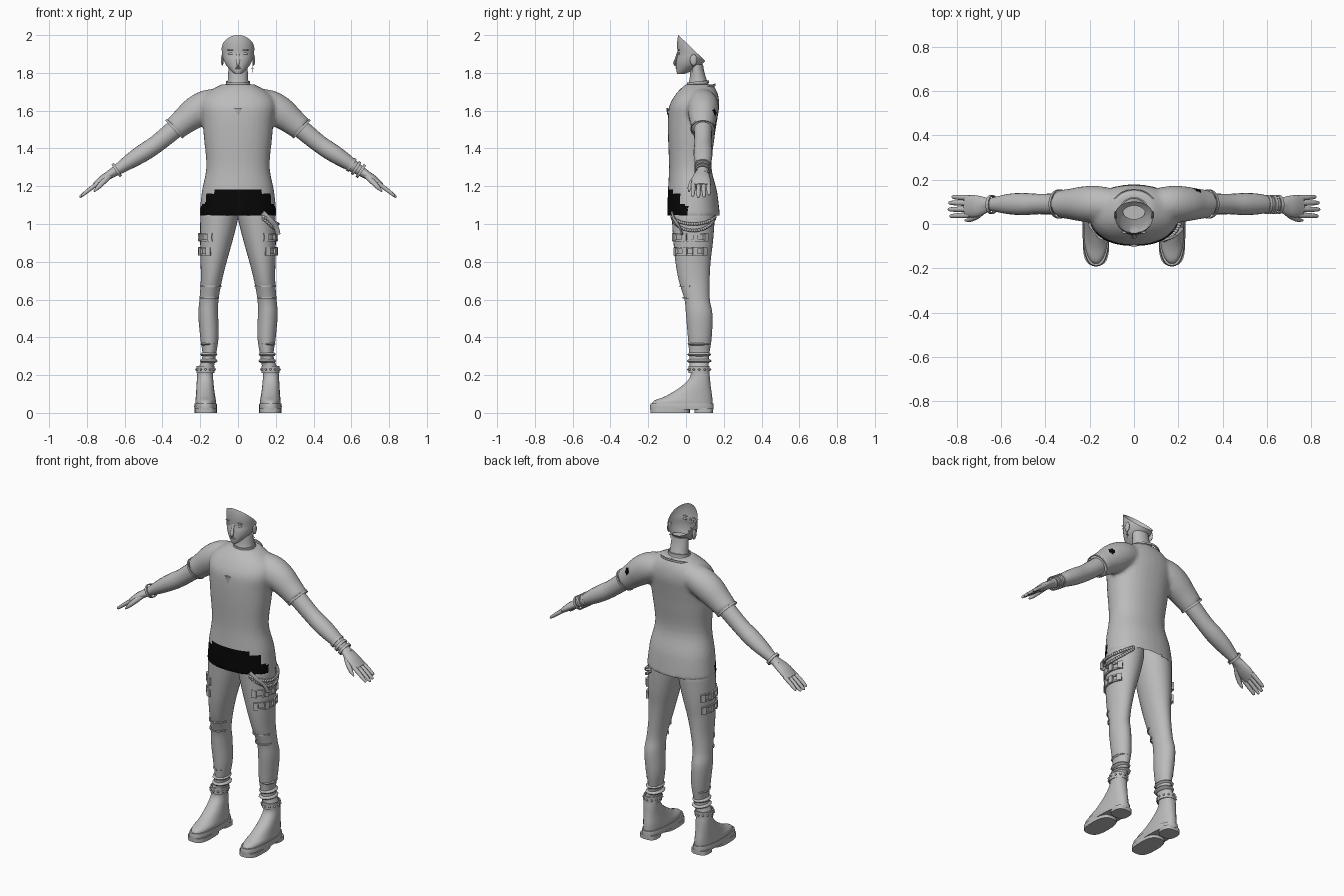
import bpy, bmesh, math
from mathutils import Vector, Matrix

if "Cube" in bpy.data.objects:
    bpy.data.objects.remove(bpy.data.objects["Cube"])


def material(name, v):
    m = bpy.data.materials.new(name)
    m.diffuse_color = (v, v, v, 1)
    m.use_nodes = True
    m.node_tree.nodes["Principled BSDF"].inputs["Base Color"].default_value = m.diffuse_color
    return m


GREY = material("plain grey", 0.5)
BLACK = material("black", 0.002)


def finish(name, bm, mirror=False, mat=GREY):
    bmesh.ops.recalc_face_normals(bm, faces=bm.faces[:])
    me = bpy.data.meshes.new(name)
    bm.to_mesh(me)
    bm.free()
    me.materials.append(mat)
    ob = bpy.data.objects.new(name, me)
    bpy.context.collection.objects.link(ob)
    if mirror:
        ob.modifiers.new("mirror", 'MIRROR')
    return ob


def smooth_rows(rows, n):
    """Catmull-Rom interpolation of number tuples."""
    out = []
    for i in range(len(rows) - 1):
        p0, p1, p2, p3 = (rows[max(0, min(len(rows) - 1, i + k))] for k in (-1, 0, 1, 2))
        for j in range(n):
            t = j / n
            out.append(tuple(b + 0.5 * t * (c - a + t * (2 * a - 5 * b + 4 * c - d
                             + t * (3 * (b - c) + d - a))) for a, b, c, d in zip(p0, p1, p2, p3)))
    return out + [rows[-1]]


def skin(bm, frames, seg, power=1.0):
    """Skin capped rings given as (centre, u axis, v axis)."""
    rings = []
    for c, u, v in frames:
        ring = []
        for k in range(seg):
            a = 2 * math.pi * k / seg
            f = [math.copysign(abs(w) ** power, w) for w in (math.cos(a), math.sin(a))]
            ring.append(bm.verts.new(c + u * f[0] + v * f[1]))
        rings.append(ring)
    for r, s in zip(rings, rings[1:]):
        for k in range(seg):
            bm.faces.new((r[k], r[(k + 1) % seg], s[(k + 1) % seg], s[k]))
    bm.faces.new(rings[0][::-1])
    bm.faces.new(rings[-1])


def stack(bm, rows, n=4, seg=32, power=1.0):
    """Level rings: z, x min, x max, y min, y max."""
    skin(bm, [(Vector(((a + b) / 2, (c + d) / 2, z)), Vector(((b - a) / 2, 0, 0)),
               Vector((0, (d - c) / 2, 0))) for z, a, b, c, d in smooth_rows(rows, n)], seg, power)


def limb(bm, rows, n=4, seg=20, side=1):
    """Tube along a path: x, y, z, half depth, half height."""
    rows = smooth_rows(rows, n)
    pts = [Vector((r[0] * side, r[1], r[2])) for r in rows]
    frames = []
    for i, r in enumerate(rows):
        t = (pts[min(i + 1, len(pts) - 1)] - pts[max(i - 1, 0)]).normalized()
        ref = Vector((0, 1, 0)) if abs(t.y) < 0.8 else Vector((1, 0, 0))
        u = (ref - t * ref.dot(t)).normalized()
        frames.append((pts[i], u * r[3], t.cross(u) * r[4]))
    skin(bm, frames, seg)


def balls(name, spots, size, mirror=False):
    bm = bmesh.new()
    for p in spots:
        bmesh.ops.create_uvsphere(bm, u_segments=10, v_segments=6, radius=1,
                                  matrix=Matrix.Translation(p) @ Matrix.Diagonal((*size, 1)))
    return finish(name, bm, mirror)


def blocks(name, items, mirror=False):
    """Boxes: location, size, turn about z."""
    bm = bmesh.new()
    for p, s, a in items:
        bmesh.ops.create_cube(bm, size=1, matrix=Matrix.Translation(p)
                              @ Matrix.Rotation(a, 4, 'Z') @ Matrix.Diagonal((*s, 1)))
    return finish(name, bm, mirror)


def strap(name, c, a, b, h, lo=0, hi=360, thick=0.006, turn=Matrix(), mirror=False, tilt=0):
    """Elliptical band, whole or partial; tilt raises it toward +y."""
    bm = bmesh.new()
    rows = []
    n = max(6, int((hi - lo) / 12))
    for i in range(n + 1):
        t = math.radians(lo + (hi - lo) * i / n)
        rows.append([bm.verts.new(Vector(c) + turn.to_3x3() @ Vector(
            ((a + e) * math.cos(t), (b + e) * math.sin(t), z + tilt * math.sin(t))))
            for e, z in ((0, -h / 2), (thick, -h / 2), (thick, h / 2), (0, h / 2))])
    for r, s in zip(rows, rows[1:]):
        for k in range(4):
            bm.faces.new((r[k], r[(k + 1) % 4], s[(k + 1) % 4], s[k]))
    if hi - lo < 360:
        bm.faces.new(rows[0])
        bm.faces.new(rows[-1])
    else:
        bmesh.ops.remove_doubles(bm, verts=bm.verts[:], dist=1e-5)
    return finish(name, bm, mirror)


# Shirt: torso and sleeves fused into one cloth surface
bm = bmesh.new()
stack(bm, [(z, -w, w, f, b) for z, w, f, b in (
    (1.04, .205, -.10, .18), (1.17, .192, -.096, .165), (1.30, .168, -.09, .135),
    (1.45, .18, -.095, .15), (1.55, .19, -.096, .165), (1.62, .20, -.09, .176),
    (1.67, .185, -.066, .173), (1.71, .14, -.035, .16), (1.74, .085, .0, .14))], power=.9)
for s in (1, -1):
    limb(bm, [(.10, .085, 1.645, .075, .075), (.17, .09, 1.625, .083, .083), (.23, .09, 1.588, .08, .083),
              (.285, .09, 1.545, .07, .072), (.338, .09, 1.502, .062, .064)], side=s)
shirt = finish("shirt", bm)
re = shirt.modifiers.new("fuse", 'REMESH')
re.mode, re.voxel_size = 'VOXEL', 0.011
sm = shirt.modifiers.new("soften", 'SMOOTH')
sm.factor, sm.iterations = 0.5, 5
dg = bpy.context.evaluated_depsgraph_get()
cloth = bpy.data.meshes.new_from_object(shirt.evaluated_get(dg))
shirt.modifiers.clear()
shirt.data = cloth
cloth.materials.clear()
cloth.materials.append(GREY)
cloth.materials.append(BLACK)
bm = bmesh.new()
bm.from_mesh(cloth)
bmesh.ops.delete(bm, geom=[f for f in bm.faces if f.normal.z < -.8 and f.calc_center_median().z < 1.07],
                 context='FACES')
for f in bm.faces:  # dark front hem and one small sleeve mark
    x, y, z = f.calc_center_median()
    top = 1.18 if abs(x) < .125 else 1.16 if x > -.17 else 1.12
    hem = (y < -.03 and z < top) or (y < .01 and z < 1.10)
    mark = y > .09 and math.hypot(x - .285, z - 1.59) < .018
    f.material_index = 1 if hem or mark else 0
bm.to_mesh(cloth)
bm.free()

strap("collar", (0, .055, 1.705), .105, .098, .012, thick=.005, tilt=.032)
strap("sleeve_cuff", (.336, .09, 1.504), .061, .061, .012, thick=.005, mirror=True,
      turn=Matrix.Rotation(math.radians(133), 4, 'Y'))

# Head, sliced open along a slope, and neck
bm = bmesh.new()
stack(bm, [(z, -w, w, f, b) for z, w, f, b in (
    (1.793, .016, -.046, -.012), (1.81, .036, -.051, .03), (1.84, .062, -.052, .078),
    (1.87, .077, -.05, .106), (1.90, .084, -.045, .12), (1.94, .087, -.047, .126),
    (1.98, .082, -.045, .125), (2.03, .055, -.035, .10))], seg=40)
bmesh.ops.bisect_plane(bm, geom=bm.verts[:] + bm.edges[:] + bm.faces[:], plane_co=(0, -.04, 2.0),
                       plane_no=(0, .14, .145), clear_outer=True)
finish("head", bm)
bm = bmesh.new()
stack(bm, [(1.66, -.10, .10, -.02, .14), (1.72, -.075, .075, .0, .13), (1.75, -.056, .056, .015, .115),
           (1.80, -.052, .052, .022, .098), (1.845, -.05, .05, .02, .09)])
finish("neck", bm)
bm = bmesh.new()
limb(bm, [(0, -.043, 1.91, .004, .006), (0, -.053, 1.875, .006, .009), (0, -.06, 1.851, .008, .012),
          (0, -.05, 1.842, .005, .009)], seg=10)
finish("nose", bm)
balls("eye", [(.036, -.037, 1.902)], (.017, .004, .006), True)
balls("brow", [(.037, -.038, 1.921)], (.021, .005, .003), True)
balls("lips", [(0, -.05, 1.830), (0, -.05, 1.824)], (.017, .005, .0035))
balls("ear", [(.083, .04, 1.868)], (.008, .019, .03), True)
blocks("earring", [((.078, .035, 1.825), (.003, .003, .045), 0), ((.078, .035, 1.822), (.016, .004, .004), 0)])
strap("choker", (0, .063, 1.748), .058, .052, .014, tilt=.006)
balls("neck_chain", [(.088 * math.cos(t), .05 + .085 * math.sin(t), 1.715 + .02 * math.sin(t))
                     for t in (2 * math.pi * k / 40 for k in range(40))], (.005, .005, .004))
bm = bmesh.new()
bmesh.ops.create_cone(bm, segments=4, radius1=.003, radius2=.022, depth=.04, cap_ends=True,
                      matrix=Matrix.Translation((0, -.098, 1.595)) @ Matrix.Diagonal((1, .3, 1, 1)))
finish("pendant", bm)

# Arms and hands
bm = bmesh.new()
limb(bm, [(.27, .09, 1.56, .05, .05), (.335, .09, 1.503, .048, .05), (.43, .09, 1.425, .046, .047),
          (.50, .09, 1.378, .05, .047), (.57, .09, 1.333, .045, .04), (.645, .088, 1.283, .03, .027),
          (.68, .087, 1.262, .034, .023)])
finish("arm", bm, True)
bm = bmesh.new()
limb(bm, [(.65, .087, 1.28, .028, .024), (.685, .083, 1.258, .042, .022), (.72, .08, 1.234, .05, .021),
          (.76, .08, 1.203, .047, .014)])
finish("palm", bm, True)
bm = bmesh.new()
for y, reach in ((.040, .92), (.067, 1), (.094, .97), (.118, .82)):
    limb(bm, [(.74, y, 1.216, .013, .012), (.74 + .05 * reach, y * 1.05 - .004, 1.216 - .036 * reach, .012, .011),
              (.74 + .09 * reach, y * 1.1 - .008, 1.216 - .068 * reach, .009, .008),
              (.74 + .098 * reach, y * 1.1 - .008, 1.216 - .075 * reach, .003, .003)], seg=10)
limb(bm, [(.675, .065, 1.262, .015, .016), (.71, .035, 1.226, .014, .015), (.74, .02, 1.195, .011, .012),
          (.762, .016, 1.172, .004, .004)], seg=10)
finish("fingers", bm, True)
for x, z, s in ((.642, 1.285, -1), (.60, 1.313, 1), (.625, 1.296, 1), (.65, 1.28, 1)):
    strap("bracelet", (x * s, .088, z), .034, .037, .015, turn=Matrix.Rotation(s * math.radians(123), 4, 'Y'))

# Trouser legs with knees, calves and seat
bm = bmesh.new()
stack(bm, [(1.13, .0, .165, -.06, .13), (1.06, -.004, .195, -.075, .15), (1.0, .006, .20, -.073, .15),
           (.90, .032, .20, -.066, .142), (.80, .06, .198, -.056, .13), (.70, .085, .197, -.038, .125),
           (.60, .103, .204, -.008, .126), (.52, .105, .21, .0, .14), (.40, .103, .20, .01, .136),
           (.30, .118, .188, .018, .122), (.23, .13, .214, .02, .12)], n=5)
finish("trouser_leg", bm, True)
for z, e in ((.31, .006), (.275, .008), (.365, .004)):
    balls("trouser_fold", [(.155, .07, z)], (.042 + e, .058 + e, .016), True)
strap("knee_patch_top", (.145, .046, .67), .055, .075, .008, 200, 340, .005, mirror=True)
strap("knee_patch_bottom", (.152, .052, .61), .051, .065, .008, 200, 340, .005, mirror=True)
for z, cx, a, b, cy in ((.93, .112, .089, .106, .039), (.855, .124, .077, .097, .038)):
    for dz in (-.017, .017):
        strap("thigh_strap", (cx, cy, z + dz), a, b, .01, -75, 45, .007, mirror=True)
    blocks("thigh_buckles", [((cx + (a + .004) * math.cos(t), cy + (b + .004) * math.sin(t), z),
                              (.014, .026, .042), t) for t in (-1.15, -.45, .1, .65)], True)

# Hip chains and hanging strap on one side
for drop, out in ((.055, .112), (.09, .108)):
    balls("hip_chain", [(.1 + out * math.cos(t), .04 + (out + .008) * math.sin(t), 1.055 - drop * math.cos(t))
                        for t in (-1.25 + 2.5 * k / 25 for k in range(26))], (.009, .009, .009))
bm = bmesh.new()
limb(bm, [(.13, -.075, 1.06, .006, .014), (.17, -.06, 1.02, .006, .014), (.20, -.035, .985, .006, .014),
          (.213, -.02, .945, .006, .012)], seg=8)
finish("hanging_strap", bm)

# Boots
bm = bmesh.new()
stack(bm, [(.018, .112, .230, -.19, .146), (.034, .110, .232, -.192, .147), (.05, .113, .229, -.187, .145)], n=1, power=.8)
for z0, y0, y1, w in ((0, -.188, .02, .059), (0, .045, .144, .052)):
    stack(bm, [(z0, .171 - w, .171 + w, y0, y1), (.025, .171 - w, .171 + w, y0, y1)], n=1, power=.7)
finish("boot_sole", bm, True)
bm = bmesh.new()
stack(bm, [(.045, .117, .226, -.181, .14), (.065, .117, .226, -.168, .14), (.09, .121, .223, -.105, .138),
           (.14, .128, .22, -.025, .131), (.19, .132, .217, .022, .126), (.235, .133, .214, .022, .12)], power=.9)
finish("boot", bm, True)
strap("ankle_strap", (.172, .07, .23), .042, .05, .036, mirror=True)
balls("ankle_studs", [(.172 + .05 * math.cos(t), .07 + .058 * math.sin(t), .23)
                      for t in (math.pi * k / 6 for k in range(12))], (.006, .006, .006), True)

for ob in bpy.context.scene.objects:
    ob.select_set(True)
    bpy.context.view_layer.objects.active = ob
bpy.ops.object.shade_smooth_by_angle(angle=math.radians(45))
